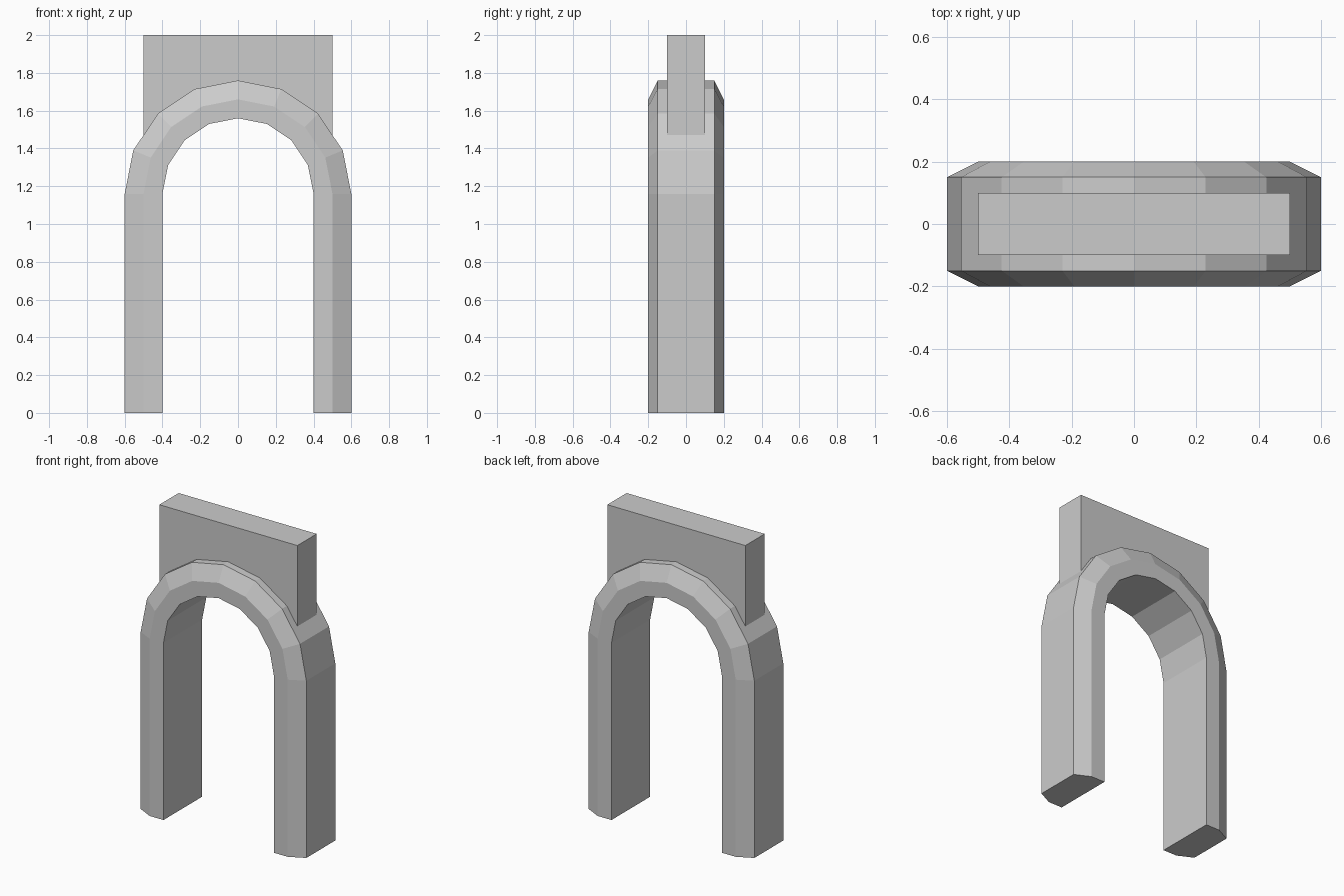
import bpy, bmesh
from math import sin, cos, pi

if "Cube" in bpy.data.objects:
    bpy.data.objects.remove(bpy.data.objects["Cube"])

SPRING = 1.16   # height where the legs turn into the round arch
STEPS = 8       # facets around the half circle


def arch_path(r):
    """Half-circle points (x, z) at radius r, right to left."""
    return [(r * cos(pi * i / STEPS), SPRING + r * sin(pi * i / STEPS))
            for i in range(STEPS + 1)]


def finish(name, bm):
    bmesh.ops.recalc_face_normals(bm, faces=bm.faces)
    mesh = bpy.data.meshes.new(name)
    bm.to_mesh(mesh)
    bm.free()
    obj = bpy.data.objects.new(name, mesh)
    bpy.context.collection.objects.link(obj)
    return obj


# Arch: chamfered cross-section (radius, y) swept up a leg, over and down
section = [(0.4, -0.2), (0.5, -0.2), (0.6, -0.15),
           (0.6, 0.15), (0.5, 0.2), (0.4, 0.2)]
bm = bmesh.new()
strands = []
for r, y in section:
    path = [(r, 0)] + arch_path(r) + [(-r, 0)]
    strands.append([bm.verts.new((x, y, z)) for x, z in path])
rings = list(zip(*strands))
n = len(section)
for a, b in zip(rings, rings[1:]):
    for j in range(n):
        k = (j + 1) % n
        bm.faces.new((a[j], a[k], b[k], b[j]))
bm.faces.new(rings[0])
bm.faces.new(rings[-1])
finish("arch", bm)

# Top panel: slab whose underside follows the arch, slightly sunk into it
bm = bmesh.new()
outline = [(-0.5, 2.0), (0.5, 2.0)] + arch_path(0.5)
face = bm.faces.new([bm.verts.new((x, -0.1, z)) for x, z in outline])
out = bmesh.ops.extrude_face_region(bm, geom=[face], use_keep_orig=True)
verts = [v for v in out["geom"] if isinstance(v, bmesh.types.BMVert)]
bmesh.ops.translate(bm, verts=verts, vec=(0, 0.2, 0))
finish("top_panel", bm)
